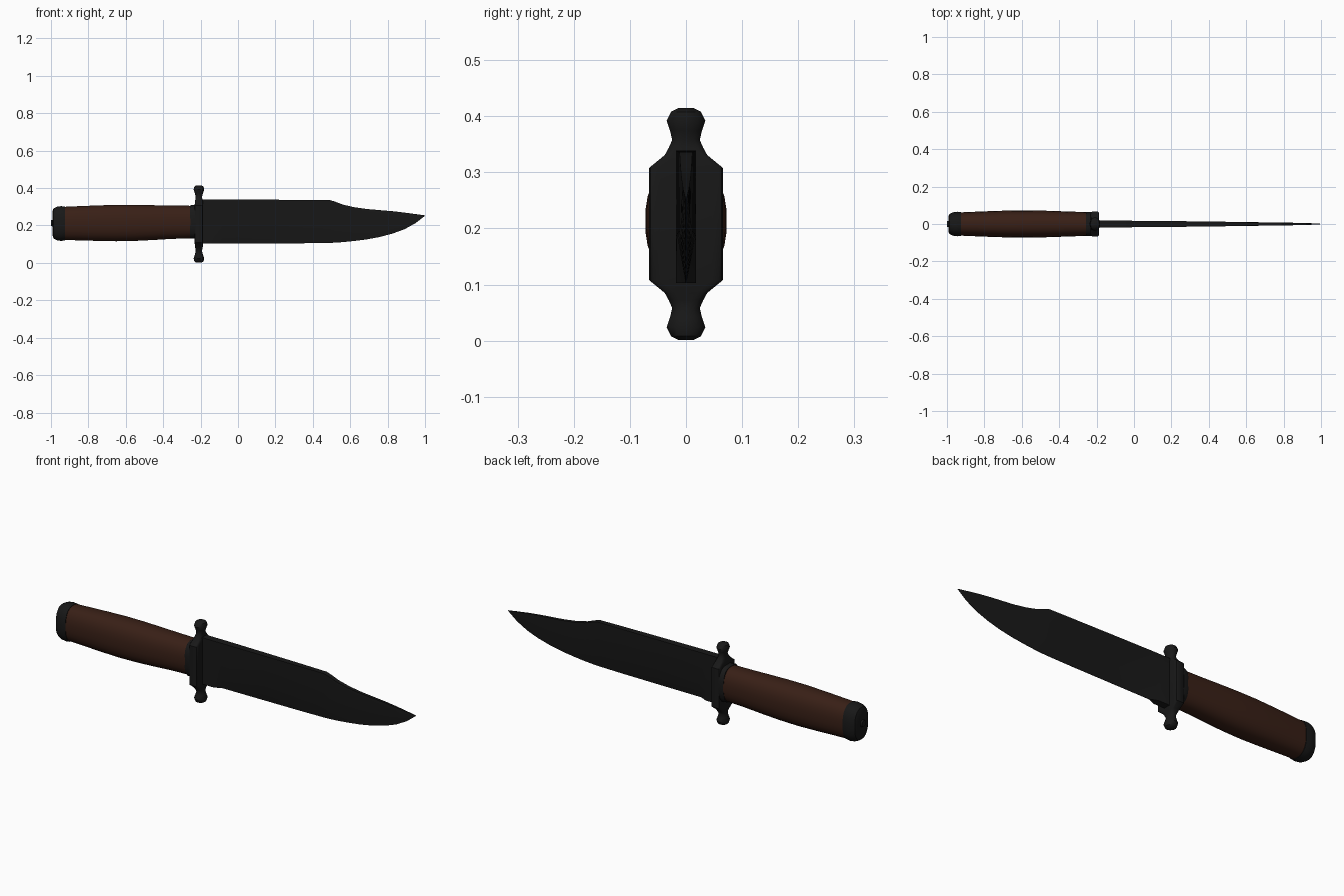
import bpy, bmesh, math


def material(name, rgb):
    m = bpy.data.materials.new(name)
    m.diffuse_color = (*rgb, 1)
    return m


STEEL = material("dark_steel", (0.009, 0.009, 0.009))
WOOD = material("brown_wood", (0.04, 0.014, 0.008))


def loft(name, rings, mat, angle=35):
    """Skin a list of equal-length point rings and cap both ends."""
    bm = bmesh.new()
    vs = [[bm.verts.new(p) for p in ring] for ring in rings]
    n = len(rings[0])
    for a, b in zip(vs, vs[1:]):
        for i in range(n):
            j = (i + 1) % n
            bm.faces.new((a[i], a[j], b[j], b[i]))
    bm.faces.new(vs[0])
    bm.faces.new(vs[-1])
    bmesh.ops.recalc_face_normals(bm, faces=bm.faces)
    me = bpy.data.meshes.new(name)
    bm.to_mesh(me)
    bm.free()
    ob = bpy.data.objects.new(name, me)
    bpy.context.collection.objects.link(ob)
    me.materials.append(mat)
    bpy.ops.object.select_all(action='DESELECT')
    ob.select_set(True)
    bpy.context.view_layer.objects.active = ob
    bpy.ops.object.shade_smooth_by_angle(angle=math.radians(angle))
    return ob


def oval(a, b, power, n):
    """Superellipse outline with half sizes a and b."""
    pts = []
    for i in range(n):
        t = 2 * math.pi * (i + 0.5) / n
        c, s = math.cos(t), math.sin(t)
        pts.append((a * math.copysign(abs(c) ** (2 / power), c),
                    b * math.copysign(abs(s) ** (2 / power), s)))
    return pts


def along_x(stations, power, n=24):
    """Rings from stations of (x, half width, bottom z, top z)."""
    return [[(x, u, (lo + hi) / 2 + v) for u, v in oval(w, (hi - lo) / 2, power, n)]
            for x, w, lo, hi in stations]


# Wooden grip, swelling in the middle
loft("grip", along_x([
    (-0.94, 0.062, 0.122, 0.300), (-0.85, 0.066, 0.120, 0.304),
    (-0.75, 0.070, 0.117, 0.308), (-0.65, 0.073, 0.115, 0.311),
    (-0.55, 0.073, 0.117, 0.311), (-0.45, 0.071, 0.122, 0.309),
    (-0.35, 0.067, 0.128, 0.307), (-0.24, 0.064, 0.131, 0.306)], 2.4), WOOD)

# Rounded pommel cap with a small end nut
loft("pommel", along_x([
    (-0.992, 0.042, 0.148, 0.278), (-0.986, 0.054, 0.130, 0.292),
    (-0.968, 0.063, 0.120, 0.301), (-0.945, 0.066, 0.117, 0.304),
    (-0.925, 0.065, 0.120, 0.302)], 2.5), STEEL)
loft("pommel_nut", along_x([
    (-1.0, 0.016, 0.197, 0.229), (-0.985, 0.02, 0.193, 0.233)], 2, 12), STEEL)

# Collar between grip and guard
loft("collar", along_x([
    (-0.256, 0.064, 0.130, 0.308), (-0.250, 0.066, 0.128, 0.310),
    (-0.228, 0.066, 0.128, 0.310)], 3, 16), STEEL)

# Cross guard: flat plate in the middle, necks and round knobs on both ends
half = [  # height from centre, half x, half y, superellipse power
    (0.0, 0.023, 0.066, 9), (0.100, 0.023, 0.066, 9), (0.123, 0.021, 0.038, 5),
    (0.136, 0.018, 0.031, 3), (0.150, 0.018, 0.025, 2), (0.166, 0.023, 0.029, 2),
    (0.184, 0.029, 0.035, 2), (0.200, 0.025, 0.027, 2), (0.207, 0.014, 0.013, 2)]
stations = [(-z, a, b, p) for z, a, b, p in reversed(half[1:])] + half
loft("cross_guard", [[(-0.209 + u, v, 0.208 + z) for u, v in oval(a, b, p, 16)]
                     for z, a, b, p in stations], STEEL, 40)

# Clip-point blade: x, edge z, grind line z, spine z, spine / grind / edge half width
blade = [
    (-0.215, 0.103, 0.165, 0.339, 0.018, 0.018, 0.018),
    (-0.125, 0.103, 0.165, 0.339, 0.018, 0.018, 0.018),
    (-0.085, 0.103, 0.185, 0.339, 0.018, 0.017, 0.001),
    (0.15, 0.104, 0.190, 0.338, 0.016, 0.016, 0.001),
    (0.35, 0.105, 0.192, 0.337, 0.014, 0.014, 0.001),
    (0.49, 0.107, 0.195, 0.336, 0.012, 0.012, 0.001),
    (0.515, 0.108, 0.197, 0.329, 0.011, 0.012, 0.001),
    (0.56, 0.111, 0.200, 0.312, 0.010, 0.011, 0.001),
    (0.62, 0.117, 0.204, 0.298, 0.009, 0.010, 0.001),
    (0.69, 0.126, 0.209, 0.288, 0.008, 0.009, 0.001),
    (0.76, 0.139, 0.215, 0.282, 0.007, 0.008, 0.001),
    (0.83, 0.158, 0.223, 0.276, 0.006, 0.007, 0.001),
    (0.89, 0.180, 0.231, 0.269, 0.005, 0.006, 0.001),
    (0.95, 0.213, 0.242, 0.261, 0.003, 0.004, 0.001),
    (1.0, 0.252, 0.253, 0.254, 0.001, 0.001, 0.0005)]
loft("blade", [[(x, ts, top), (x, tm, mid), (x, te, lo),
                (x, -te, lo), (x, -tm, mid), (x, -ts, top)]
               for x, lo, mid, top, ts, tm, te in blade], STEEL, 20)
